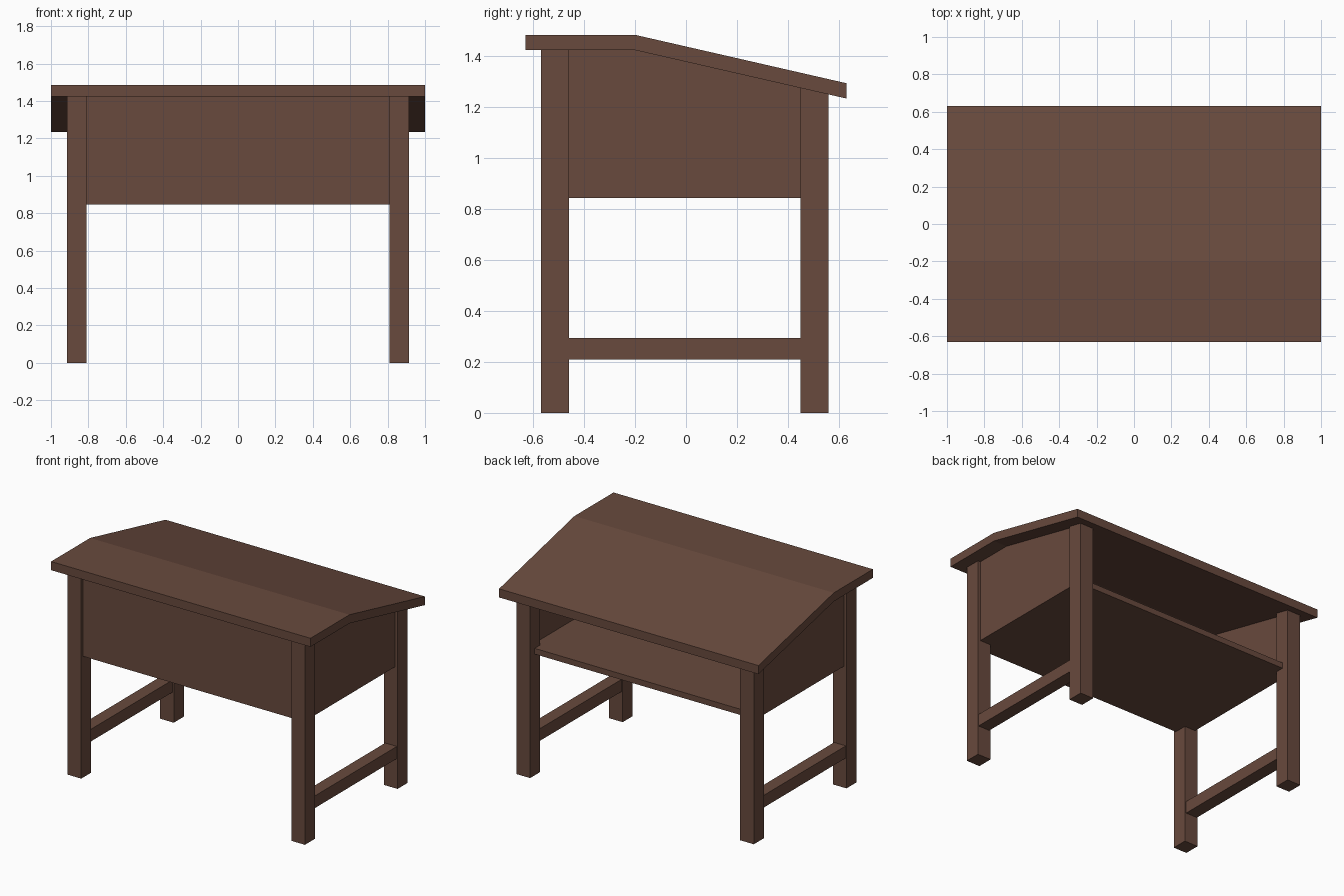
import bpy

if "Cube" in bpy.data.objects:
    bpy.data.objects.remove(bpy.data.objects["Cube"])

wood = bpy.data.materials.new("dark brown wood")
wood.diffuse_color = (0.14, 0.068, 0.047, 1)
wood.use_nodes = True
wood.node_tree.nodes["Principled BSDF"].inputs["Base Color"].default_value = wood.diffuse_color


def prism(name, profile, lo, hi, axis):
    """Extrude a 2D profile: axis 'x' takes (y, z) points, axis 'z' takes (x, y)."""
    n = len(profile)
    put = (lambda p, t: (t, p[0], p[1])) if axis == 'x' else (lambda p, t: (p[0], p[1], t))
    verts = [put(p, lo) for p in profile] + [put(p, hi) for p in profile]
    faces = [list(range(n))[::-1], list(range(n, 2 * n))]
    faces += [[i, (i + 1) % n, n + (i + 1) % n, n + i] for i in range(n)]
    me = bpy.data.meshes.new(name)
    me.from_pydata(verts, [], faces)
    me.materials.append(wood)
    ob = bpy.data.objects.new(name, me)
    bpy.context.collection.objects.link(ob)
    return ob


def rect(a0, a1, b0, b1):
    return [(a0, b0), (a1, b0), (a1, b1), (a0, b1)]


def underside(y):
    """Height of the sloped underside of the desk top."""
    return 1.425 - max(0, y + 0.2) * 0.19 / 0.83


# Desk top: flat strip at the front, slope down to the back
prism("desk_top", [(-0.63, 1.425), (-0.2, 1.425), (0.63, 1.235),
                   (0.63, 1.295), (-0.2, 1.485), (-0.63, 1.485)], -1, 1, 'x')

# Front panel between the legs
prism("front_panel", rect(-0.55, -0.51, 0.845, 1.425), -0.81, 0.81, 'x')

# Compartment floor, with a lip reaching between the back legs
prism("compartment_floor", [(-0.855, -0.51), (0.855, -0.51), (0.855, 0.45), (0.81, 0.45),
                            (0.81, 0.51), (-0.81, 0.51), (-0.81, 0.45), (-0.855, 0.45)],
      0.845, 0.885, 'z')

# Legs, side panels and stretchers on both sides
for side, s in (("left", -1), ("right", 1)):
    def span(a, b):
        return sorted((s * a, s * b))
    prism(side + "_front_leg", rect(-0.57, -0.46, 0, 1.425), *span(0.81, 0.915), 'x')
    prism(side + "_back_leg", [(0.45, 0), (0.56, 0), (0.56, underside(0.56)),
                               (0.45, underside(0.45))], *span(0.81, 0.915), 'x')
    prism(side + "_side_panel", [(-0.46, 0.845), (0.45, 0.845), (0.45, underside(0.45)),
                                 (-0.2, 1.425), (-0.46, 1.425)], *span(0.855, 0.895), 'x')
    prism(side + "_stretcher", rect(-0.46, 0.45, 0.21, 0.295), *span(0.82, 0.91), 'x')
